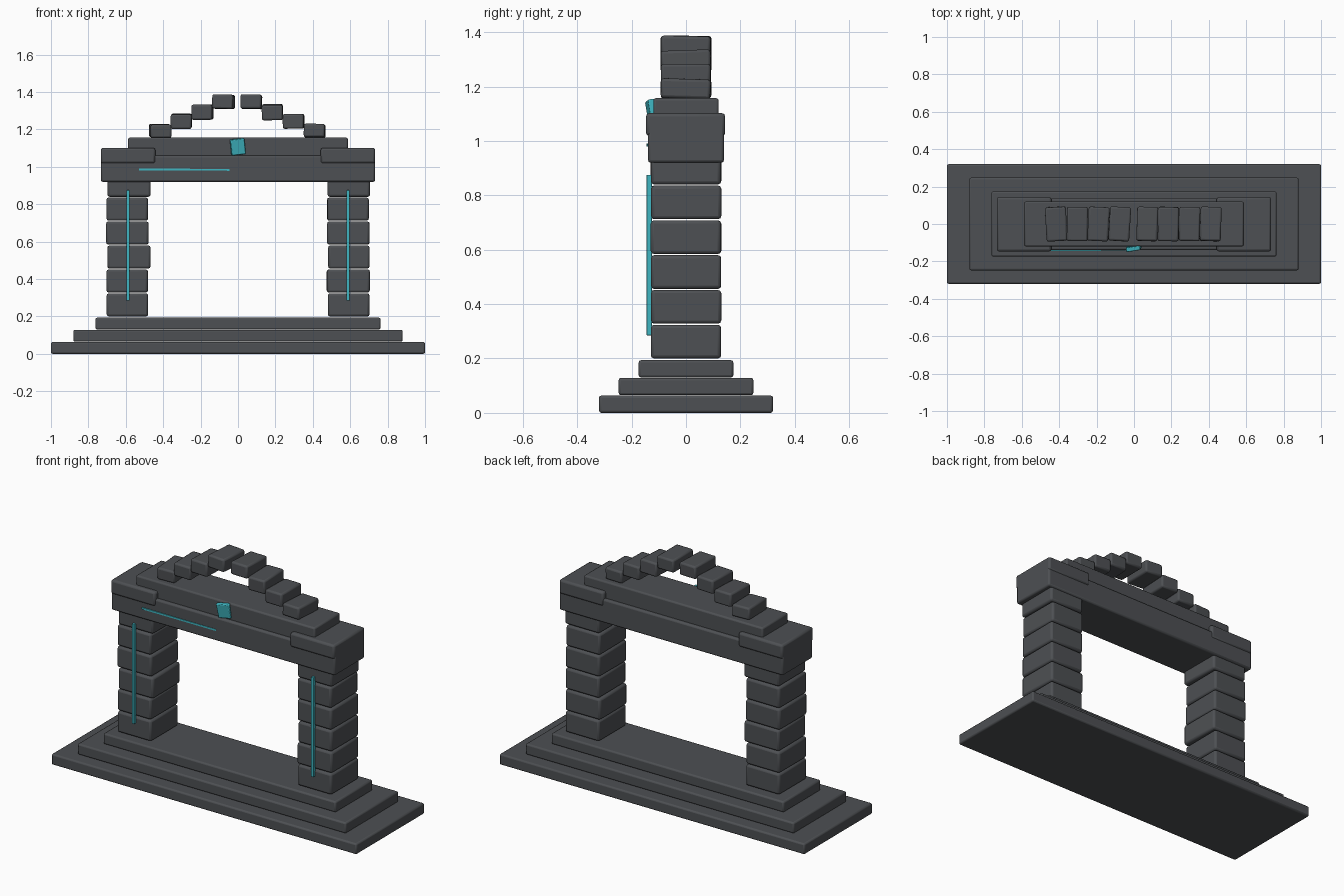
import bpy
import random
from math import radians

random.seed(4)
if "Cube" in bpy.data.objects:
    bpy.data.objects.remove(bpy.data.objects["Cube"], do_unlink=True)


def material(name, rgb):
    m = bpy.data.materials.new(name)
    m.use_nodes = True
    m.diffuse_color = (*rgb, 1)
    m.node_tree.nodes["Principled BSDF"].inputs["Base Color"].default_value = (*rgb, 1)
    return m


STONE = material("dark stone", (0.075, 0.08, 0.087))
GLOW = material("glowing teal", (0.05, 0.47, 0.54))


def block(name, x, y, z, mat=STONE, bevel=0.009, tilt=(0, 0, 0)):
    """Bevelled box from its (min, max) extents on each axis, tilted in degrees."""
    bpy.ops.mesh.primitive_cube_add(size=1, location=[sum(r) / 2 for r in (x, y, z)])
    ob = bpy.context.object
    ob.name = name
    ob.scale = [r[1] - r[0] for r in (x, y, z)]
    bpy.ops.object.transform_apply(location=False, rotation=False, scale=True)
    ob.rotation_euler = [radians(a) for a in tilt]
    ob.data.materials.append(mat)
    if bevel:
        mod = ob.modifiers.new("worn edges", "BEVEL")
        mod.width = bevel
        mod.segments = 2
    bpy.ops.object.shade_smooth_by_angle(angle=radians(30))
    return ob


# Stepped base
for i, (hx, hy) in enumerate([(1.0, 0.32), (0.88, 0.248), (0.762, 0.174)]):
    block(f"base_step_{i + 1}", (-hx, hx), (-hy, hy), (0.065 * i, 0.065 * i + 0.064))

# Stacked pillars with slightly uneven stones and a glowing strip on the front
for side, s in (("right", -1), ("left", 1)):
    for i in range(6):
        cx = s * 0.588 + random.uniform(-0.006, 0.006)
        hw = random.uniform(0.11, 0.116)
        z = 0.2 + 0.128 * i
        block(f"{side}_pillar_stone_{i + 1}", (cx - hw, cx + hw), (-0.129, 0.129),
              (z, z + 0.124), bevel=0.012, tilt=(0, 0, random.uniform(-0.6, 0.6)))
    block(f"{side}_pillar_strip", (s * 0.588 - 0.008, s * 0.588 + 0.008),
          (-0.145, -0.125), (0.285, 0.875), GLOW, 0.002)
    # Cap stone at each end of the lintel
    x = sorted((s * 0.442, s * 0.733))
    block(f"{side}_lintel_cap", x, (-0.147, 0.144), (1.018, 1.102), bevel=0.012)

# Lintel and upper beam
block("lintel", (-0.733, 0.733), (-0.14, 0.14), (0.92, 1.06), bevel=0.01)
block("upper_beam", (-0.587, 0.587), (-0.12, 0.12), (1.05, 1.157))

# Broken crown: stones climbing from both sides to a central gap
HEIGHTS = [(1.155, 1.23), (1.202, 1.285), (1.25, 1.335), (1.308, 1.388)]
for side, s in (("right", -1), ("left", 1)):
    for i, z in enumerate(HEIGHTS):
        cx = s * (0.413 - 0.113 * i) - 0.003
        tilt = [random.uniform(-2, 2), random.uniform(-1.5, 1.5), random.uniform(-4, 4)]
        block(f"{side}_crown_stone_{i + 1}", (cx - 0.056, cx + 0.056), (-0.091, 0.091),
              (z[0] + 0.002, z[1] - 0.002), bevel=0.01, tilt=tilt)

# Glowing crack along the lintel and shard on the upper beam
block("lintel_crack", (-0.53, -0.045), (-0.144, -0.135), (0.98, 0.99), GLOW, 0,
      tilt=(0, 0.2, 0.5))
block("shard", (-0.039, 0.037), (-0.139, -0.115), (1.065, 1.15), GLOW, 0.004,
      tilt=(8, -7, 9))
